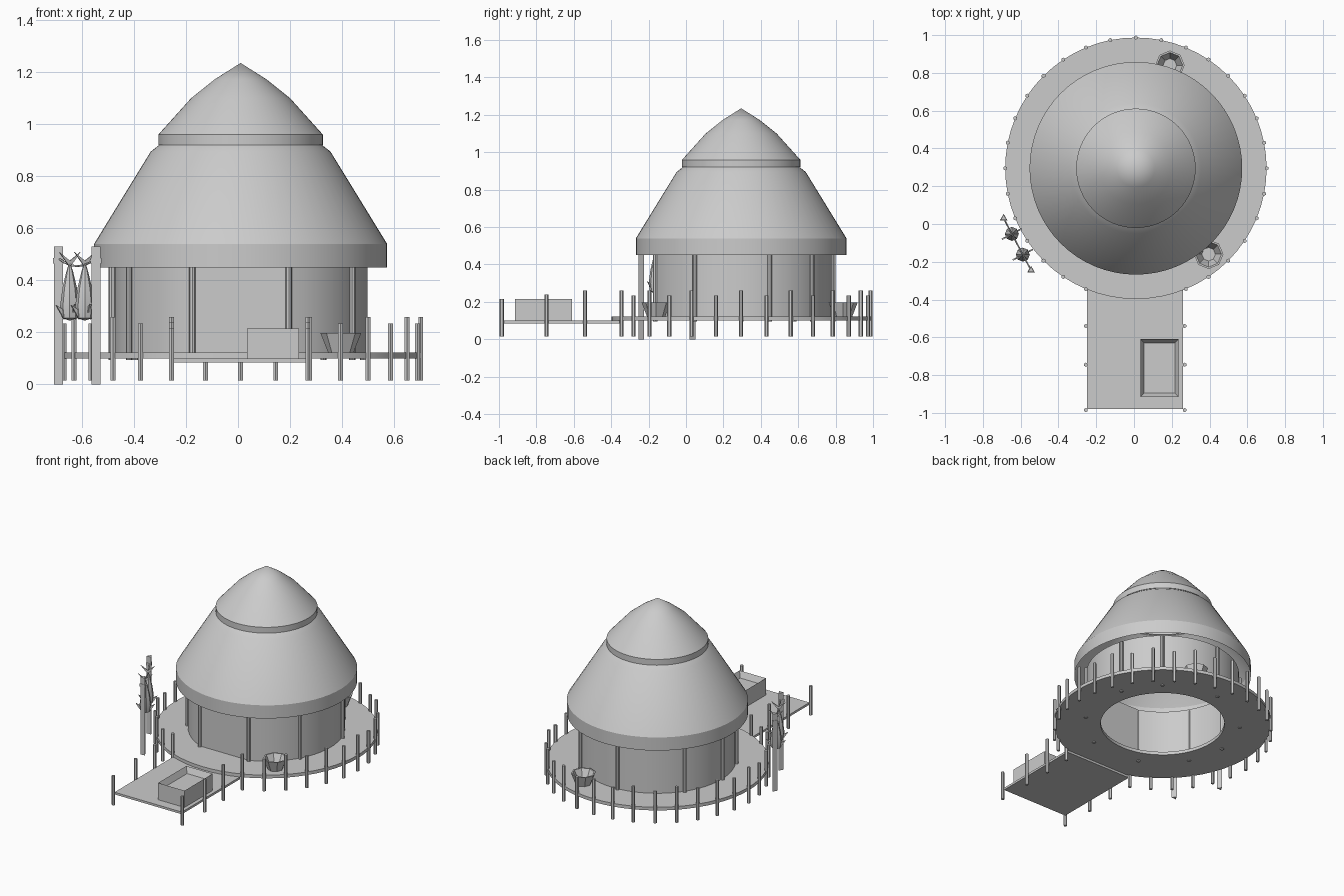
import bpy, bmesh, math
from mathutils import Vector, Matrix

cube = bpy.data.objects.get("Cube")
if cube:
    bpy.data.objects.remove(cube, do_unlink=True)

GREY = (0.6, 0.6, 0.6, 1)
mat = bpy.data.materials.new("plain_grey")
mat.use_nodes = True
mat.diffuse_color = GREY
mat.node_tree.nodes["Principled BSDF"].inputs["Base Color"].default_value = GREY

HUT = Vector((0.01, 0.295, 0))


def finish(bm, name, loc=(0, 0, 0), angle=None, recalc=True):
    """Turn a bmesh into an object; smooth edges flatter than the angle."""
    bmesh.ops.remove_doubles(bm, verts=bm.verts, dist=1e-5)
    if recalc:
        bmesh.ops.recalc_face_normals(bm, faces=bm.faces)
    if angle:
        for f in bm.faces:
            f.smooth = True
        for e in bm.edges:
            e.smooth = e.calc_face_angle(math.pi) < math.radians(angle)
    me = bpy.data.meshes.new(name)
    bm.to_mesh(me)
    bm.free()
    me.materials.append(mat)
    ob = bpy.data.objects.new(name, me)
    ob.location = loc
    bpy.context.scene.collection.objects.link(ob)
    return ob


def polar(r, degrees, z=0):
    a = math.radians(degrees)
    return Vector((r * math.cos(a), r * math.sin(a), z))


def skin(bm, rings, closed=False):
    """Join successive rings of points with quads."""
    rows = [[bm.verts.new(p) for p in ring] for ring in rings]
    n = len(rows[0])
    for a, b in zip(rows, rows[1:] + rows[:1] if closed else rows[1:]):
        for i in range(n):
            j = (i + 1) % n
            bm.faces.new((a[i], a[j], b[j], b[i]))


def lathe(name, profile, segs, loc, angle=None, closed=False):
    bm = bmesh.new()
    skin(bm, [[polar(max(r, 1e-6), 360 * i / segs, z) for i in range(segs)]
              for r, z in profile], closed)
    bmesh.ops.dissolve_degenerate(bm, dist=1e-5, edges=bm.edges)
    return finish(bm, name, loc, angle)


def post(name, x, y, z0, z1, r=0.011, sides=6):
    bm = bmesh.new()
    bmesh.ops.create_cone(bm, cap_ends=True, segments=sides, radius1=r, radius2=r,
                          depth=z1 - z0)
    return finish(bm, name, (x, y, (z0 + z1) / 2))


def box(bm, lo, hi):
    lo, hi = Vector(lo), Vector(hi)
    m = Matrix.Translation((lo + hi) / 2) @ Matrix.Diagonal((*(hi - lo), 1))
    bmesh.ops.create_cube(bm, size=1, matrix=m)


# Roof shell with a vertical rim, and the cap above it
lathe("lower_roof", [(0.563, 0.45), (0.563, 0.54), (0.345, 0.895), (0.30, 0.93)],
      64, HUT, 30)
lathe("roof_cap", [(0.30, 0.925), (0.316, 0.92), (0.316, 0.96), (0.19, 1.10),
                   (0.10, 1.172), (0, 1.235)], 64, HUT, 30)

# Round wall with a flat front panel
angles = [-68 + 316 * i / 44 for i in range(45)]
bm = bmesh.new()
skin(bm, [[polar(0.488, a, z) for a in angles] for z in (0.10, 0.47)])
finish(bm, "hut_wall", HUT, 13)
for k, a in enumerate((-150, -112, -68, -30, 18, 50, 95, 145, 180)):
    p = HUT + polar(0.495, a)
    post(f"wall_post_{k}", p.x, p.y, 0.095, 0.46, 0.012, 8)

# Ring platform with its fence posts, left open at the walkway
lathe("platform", [(0.395, 0.10), (0.692, 0.10), (0.692, 0.122), (0.395, 0.122)],
      64, HUT, 30, closed=True)
for k in range(-6, 23):
    p = HUT + polar(0.692, k * 11.25)
    post(f"fence_post_{k + 6}", p.x, p.y, 0.015, 0.235 if k % 2 else 0.26)

# Walkway and its posts
bm = bmesh.new()
box(bm, (-0.25, -0.98, 0.085), (0.26, -0.35, 0.10))
finish(bm, "walkway")
for x in (-0.255, 0.268):
    for y, top in ((-0.985, 0.215), (-0.745, 0.24), (-0.54, 0.26)):
        post("walkway_post", x, y, 0.015, top)

# Crate with a sunken top
bm = bmesh.new()
box(bm, (0.035, -0.915, 0.10), (0.235, -0.61, 0.215))
top = max(bm.faces, key=lambda f: f.calc_center_median().z)
bmesh.ops.inset_region(bm, faces=[top], thickness=0.027)
bmesh.ops.translate(bm, verts=top.verts, vec=(0, 0, -0.04))
finish(bm, "crate")

# Low-sided hollow bowls
for name, x, y in (("front_bowl", 0.395, -0.16), ("back_bowl", 0.19, 0.84)):
    lathe(name, [(0, 0.10), (0.04, 0.10), (0.078, 0.197), (0.068, 0.197),
                 (0.036, 0.13), (0, 0.13)], 8, (x, y, 0))

# Drying rack: two three-sided poles and a sagging rope
ends = [Vector((-0.69, 0.03, 0)), Vector((-0.545, -0.245, 0))]
along = (ends[1] - ends[0]).normalized()
side = Vector((along.y, -along.x, 0))
up = Vector((0, 0, 1))
for p in ends:
    post("rack_pole", p.x, p.y, 0, 0.53, 0.02, 3)
    post("pole_binding", p.x, p.y, 0.465, 0.485, 0.024, 3)
curve = bpy.data.curves.new("rack_rope", "CURVE")
curve.dimensions = "3D"
curve.bevel_depth = 0.004
curve.bevel_resolution = 1
spline = curve.splines.new("POLY")
spline.points.add(8)
for i, pt in enumerate(spline.points):
    t = i / 8
    pt.co = (*(ends[0].lerp(ends[1], t) + up * (0.485 - 0.12 * t * (1 - t))), 1)
curve.materials.append(mat)
rope = bpy.data.objects.new("rack_rope", curve)
bpy.context.scene.collection.objects.link(rope)


def fin(bm, a, b, tip, thick):
    """Thin triangular fin with some thickness."""
    low = [bm.verts.new(p - thick) for p in (a, b, tip)]
    high = [bm.verts.new(p + thick) for p in (a, b, tip)]
    bm.faces.new(low)
    bm.faces.new(high)
    for i in range(3):
        j = (i + 1) % 3
        bm.faces.new((low[i], low[j], high[j], high[i]))


# Hanging fish, heads down, with tail and side fins
for name, t in (("first_fish", 0.3), ("second_fish", 0.7)):
    p = ends[0].lerp(ends[1], t)
    lathe(name + "_body", [(0, 0.245), (0.03, 0.255), (0.037, 0.30), (0.028, 0.37),
                           (0.014, 0.43), (0, 0.475)], 8, p, 40)
    bm = bmesh.new()
    for s in (-1, 1):
        fin(bm, up * 0.45, up * 0.475, side * s * 0.045 + up * 0.508, along * 0.003)
        fin(bm, side * s * 0.025 + up * 0.25, side * s * 0.025 + up * 0.285,
            side * s * 0.06 + up * 0.305, along * 0.004)
        fin(bm, along * s * 0.02 + up * 0.255, along * s * 0.02 + up * 0.29,
            along * s * 0.05 + up * 0.31, side * 0.004)
    finish(bm, name + "_fins", p)
